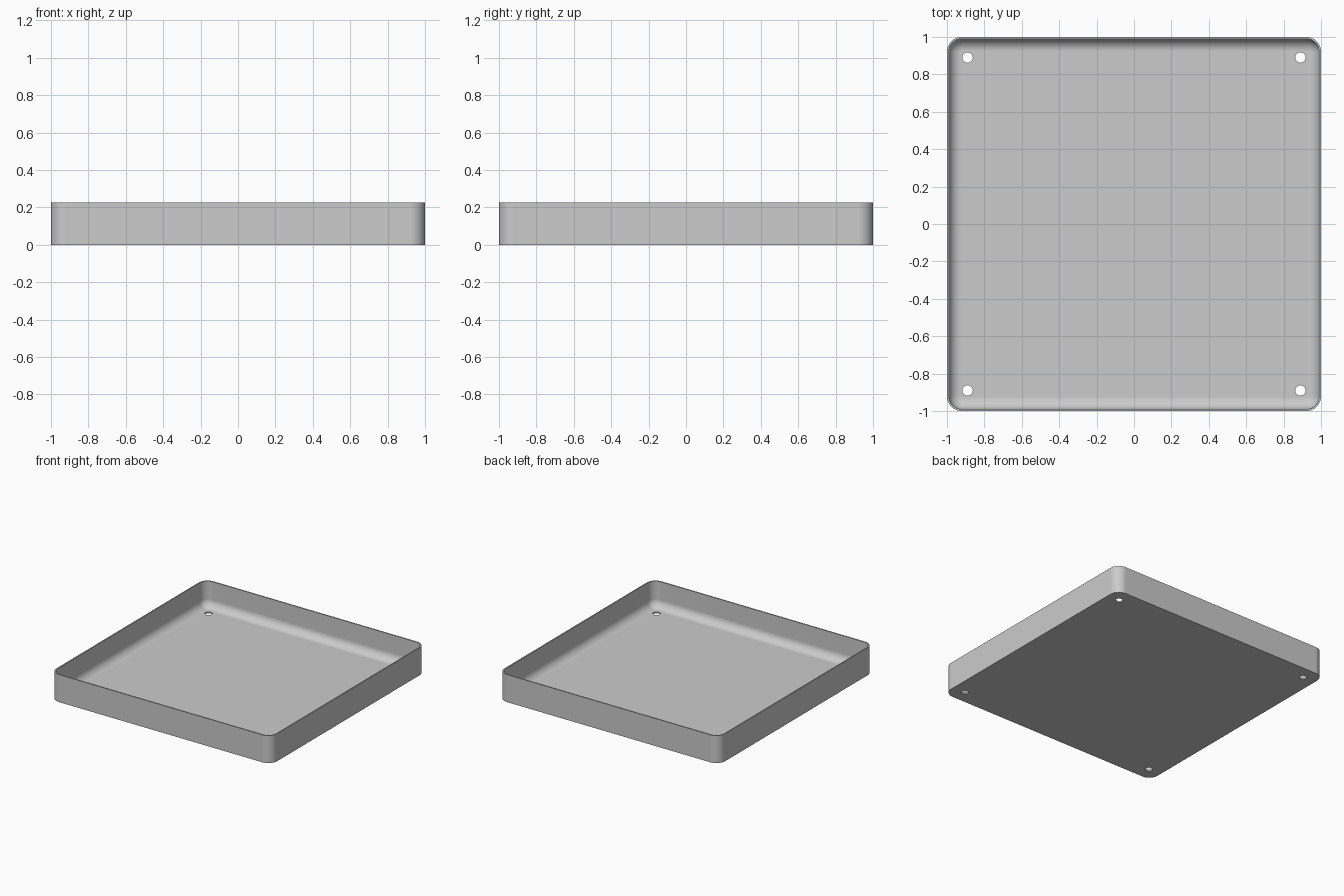
import bpy
import bmesh
from math import sin, cos, pi

cube = bpy.data.objects.get("Cube")
if cube:
    bpy.data.objects.remove(cube, do_unlink=True)

HEIGHT, RADIUS = 0.225, 0.08
WALL, FLOOR, FILLET = 0.01, 0.012, 0.066
HOLE_POS, HOLE_RADIUS = 0.89, 0.028
STEPS = 10

grey = bpy.data.materials.new("plain grey")
grey.use_nodes = True
colour = (0.6, 0.6, 0.6, 1)
grey.diffuse_color = colour
grey.node_tree.nodes["Principled BSDF"].inputs["Base Color"].default_value = colour


def ring(bm, inset, z):
    """Rounded square, inset from the outer wall."""
    c, r = 1 - RADIUS, RADIUS - inset
    verts = []
    for quarter, (sx, sy) in enumerate([(1, 1), (-1, 1), (-1, -1), (1, -1)]):
        for i in range(STEPS + 1):
            a = (quarter + i / STEPS) * pi / 2
            verts.append(bm.verts.new((sx * c + r * cos(a), sy * c + r * sin(a), z)))
    return verts


# Tray shell: outer wall, rim, inner wall, rounded inner edge
bm = bmesh.new()
levels = [(0, 0), (0, HEIGHT), (WALL, HEIGHT)]
for i in range(STEPS + 1):
    a = i / STEPS * pi / 2
    levels.append((WALL + FILLET * (1 - cos(a)), FLOOR + FILLET * (1 - sin(a))))
rings = [ring(bm, inset, z) for inset, z in levels]
for low, high in zip(rings, rings[1:]):
    for i in range(len(low)):
        j = (i + 1) % len(low)
        bm.faces.new((low[i], low[j], high[j], high[i]))
bm.faces.new(rings[0][::-1])
bm.faces.new(rings[-1])
bmesh.ops.recalc_face_normals(bm, faces=bm.faces)
mesh = bpy.data.meshes.new("tray")
bm.to_mesh(mesh)
bm.free()
tray = bpy.data.objects.new("tray", mesh)
bpy.context.collection.objects.link(tray)
mesh.materials.append(grey)

# Corner screw holes through the floor
bm = bmesh.new()
for sx in (-1, 1):
    for sy in (-1, 1):
        made = bmesh.ops.create_cone(bm, cap_ends=True, segments=32, radius1=HOLE_RADIUS,
                                     radius2=HOLE_RADIUS, depth=0.1)
        bmesh.ops.translate(bm, verts=made["verts"], vec=(sx * HOLE_POS, sy * HOLE_POS, 0))
cut_mesh = bpy.data.meshes.new("hole_cutter")
bm.to_mesh(cut_mesh)
bm.free()
cut_mesh.materials.append(grey)
cutter = bpy.data.objects.new("hole_cutter", cut_mesh)
bpy.context.collection.objects.link(cutter)
cutter.hide_render = True

bpy.ops.object.select_all(action="DESELECT")
tray.select_set(True)
bpy.context.view_layer.objects.active = tray
cut = tray.modifiers.new("holes", "BOOLEAN")
cut.operation = "DIFFERENCE"
cut.solver = "EXACT"
cut.object = cutter
bpy.ops.object.modifier_apply(modifier=cut.name)
bpy.data.objects.remove(cutter, do_unlink=True)

# Smooth curves, crisp rim and flat floor
bpy.ops.object.shade_smooth_by_angle(angle=pi / 6)
flat = tray.modifiers.new("flat_faces", "WEIGHTED_NORMAL")
flat.keep_sharp = True
